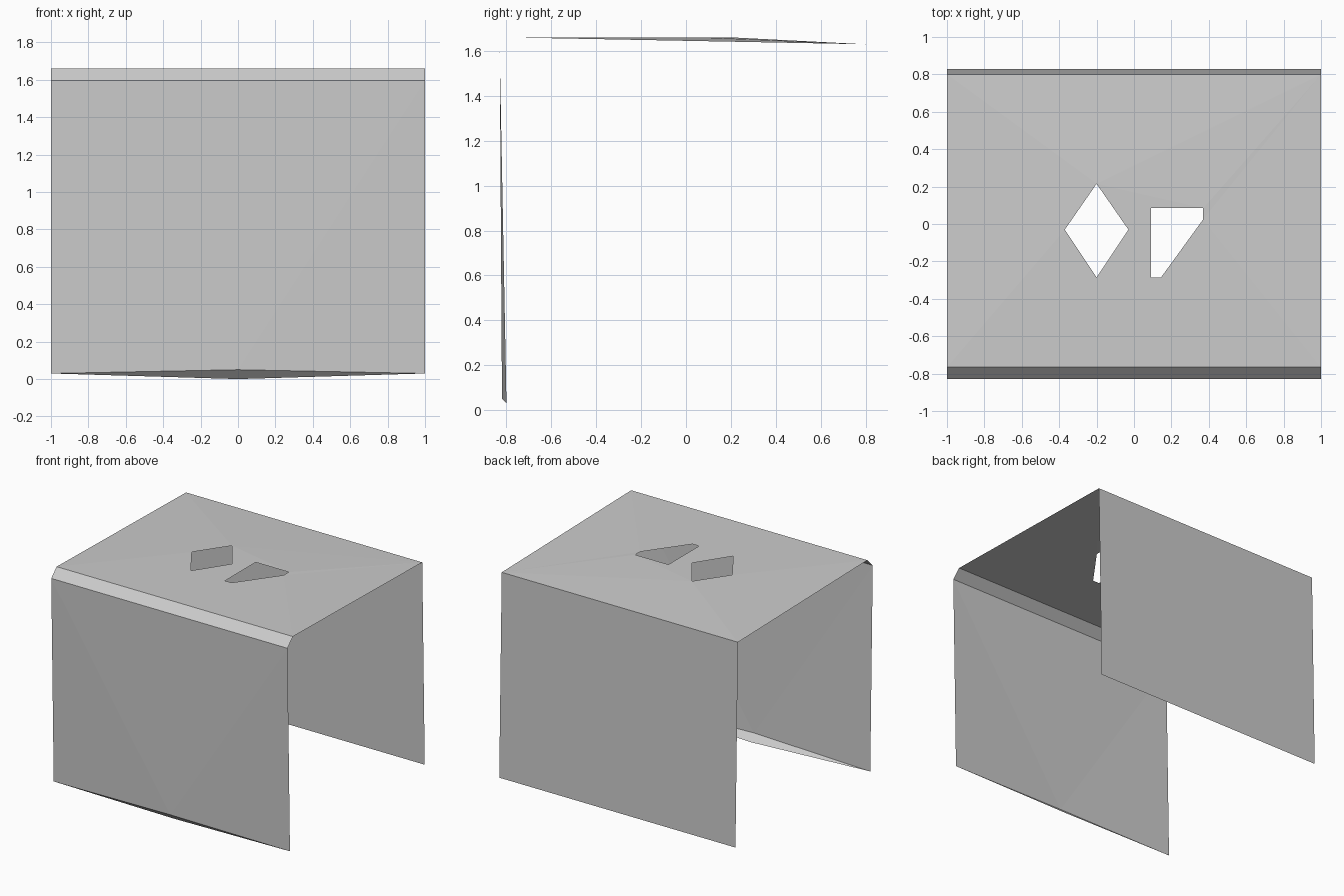
import bpy
import bmesh

cube = bpy.data.objects.get("Cube")
if cube:
    bpy.data.objects.remove(cube, do_unlink=True)

# One plain sheet colour
grey = bpy.data.materials.new("light grey")
grey.use_nodes = True
colour = (0.6, 0.6, 0.6, 1)
grey.diffuse_color = colour
grey.node_tree.nodes["Principled BSDF"].inputs["Base Color"].default_value = colour

# Bend lines of the folded sheet as (y, z)
FRONT_TOP = (-0.83, 1.595)
TOP_FRONT = (-0.765, 1.66)
TOP_BACK = (0.80, 1.63)
BACK_FOOT = (0.83, 0.07)
FRONT_FOOT = (-0.80, 0.03)


def finish(name, bm):
    mesh = bpy.data.meshes.new(name)
    bm.to_mesh(mesh)
    bm.free()
    mesh.materials.append(grey)
    obj = bpy.data.objects.new(name, mesh)
    bpy.context.collection.objects.link(obj)
    return obj


def sheet(name, points, faces):
    bm = bmesh.new()
    verts = [bm.verts.new(p) for p in points]
    for face in faces:
        bm.faces.new([verts[i] for i in face])
    return finish(name, bm)


def across(bend):
    """Left and right ends of a bend line."""
    return [(-1, *bend), (1, *bend)]


# Flat panels
quad = [(0, 1, 3, 2)]
sheet("front_bevel", across(FRONT_TOP) + across(TOP_FRONT), quad)
sheet("back_panel", across(BACK_FOOT)[::-1] + across(TOP_BACK)[::-1], quad)

# Front panel, bowed slightly at the middle of its lower edge
bow = (0, -0.82, 0.05)
sheet("front_panel", across(FRONT_FOOT) + across(FRONT_TOP) + [bow],
      [(0, 4, 2), (4, 1, 3), (4, 3, 2)])

# Shallow lip folded under the front panel
sheet("front_lip", across(FRONT_FOOT) + [bow, (0, -0.77, 0)],
      [(0, 3, 1, 2)])

# Top panel with its two cut-outs
outline = [(-1, TOP_FRONT[0]), (1, TOP_FRONT[0]), (1, TOP_BACK[0]), (-1, TOP_BACK[0])]
diamond = [(-0.2, -0.285), (-0.03, -0.03), (-0.2, 0.215), (-0.37, -0.03)]
slot = [(0.09, -0.285), (0.145, -0.285), (0.37, 0.025), (0.37, 0.085), (0.09, 0.085)]

bm = bmesh.new()
edges = []
for loop in (outline, diamond, slot):
    ring = [bm.verts.new((x, y, TOP_FRONT[1])) for x, y in loop]
    edges += [bm.edges.new((a, b)) for a, b in zip(ring, ring[1:] + ring[:1])]
bmesh.ops.triangle_fill(bm, edges=edges, use_beauty=True, normal=(0, 0, 1))
for face in bm.faces:
    face.normal_update()
    if face.normal.z < 0:
        face.normal_flip()
# The back edge sags a little
for v in bm.verts:
    if v.co.y > 0.7:
        v.co.z = TOP_BACK[1]
finish("top_panel", bm)
